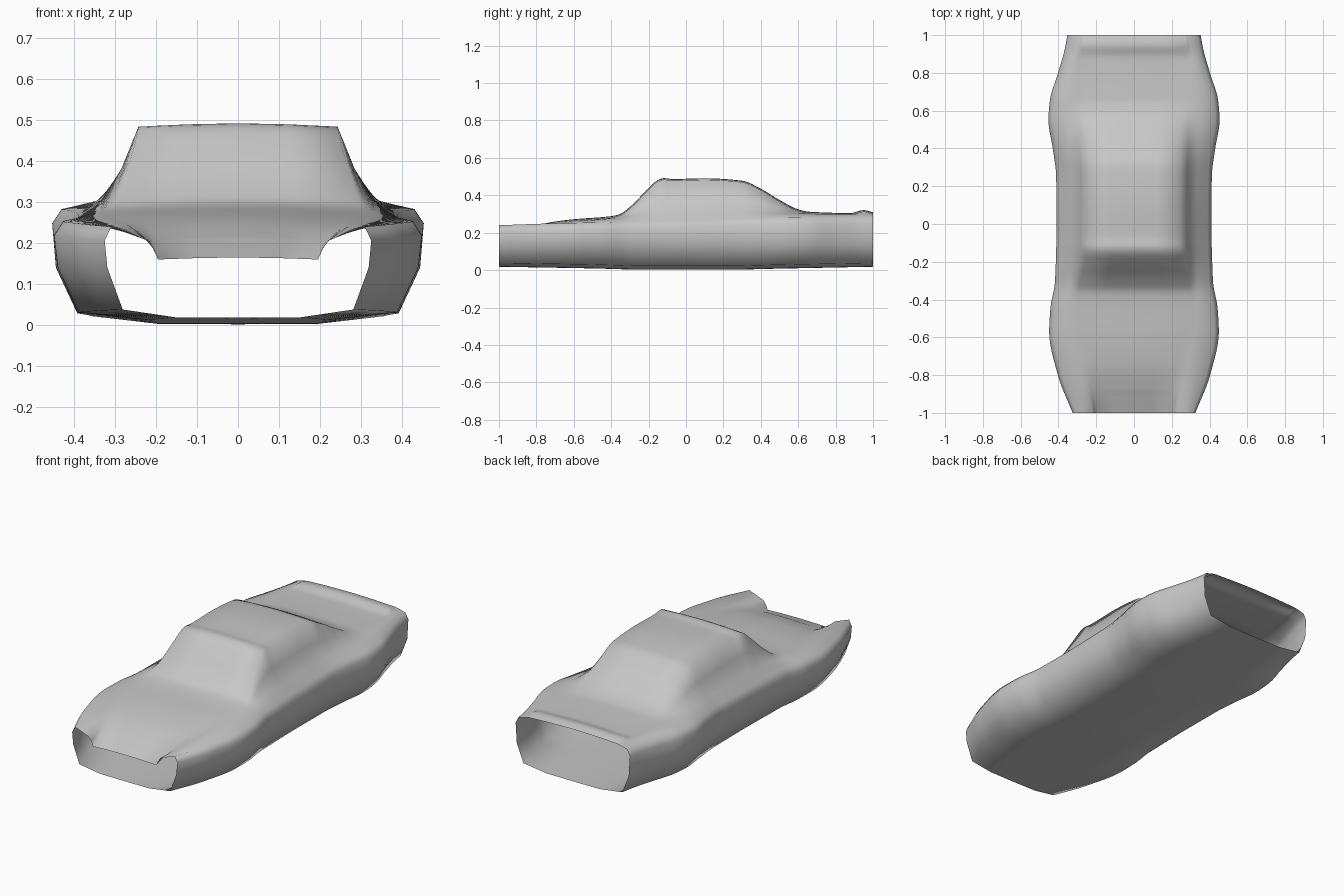
import bpy, bmesh

if "Cube" in bpy.data.objects:
    bpy.data.objects.remove(bpy.data.objects["Cube"])


def curve(table):
    """Smooth, non-overshooting curve through (y, value) pairs."""
    ys = [p[0] for p in table]
    vs = [p[1] for p in table]
    n = len(ys)
    d = [(vs[i + 1] - vs[i]) / (ys[i + 1] - ys[i]) for i in range(n - 1)]
    m = [d[0]]
    for i in range(1, n - 1):
        a, b = d[i - 1], d[i]
        m.append(0 if a * b <= 0 else 2 * a * b / (a + b))
    m.append(d[-1])

    def f(y):
        i = 0
        while i < n - 2 and y > ys[i + 1]:
            i += 1
        h = ys[i + 1] - ys[i]
        t = (y - ys[i]) / h
        return ((2*t**3 - 3*t*t + 1) * vs[i] + (t**3 - 2*t*t + t) * h * m[i]
                + (3*t*t - 2*t**3) * vs[i + 1] + (t**3 - t*t) * h * m[i + 1])
    return f


# Body outline seen from above (half width)
width = curve([(-1, .325), (-.8, .403), (-.57, .449), (-.45, .443), (-.3, .418),
               (0, .41), (.25, .412), (.4, .43), (.55, .453), (.65, .446),
               (.8, .402), (.92, .368), (1, .353)])
# Floor height and fender crown height
floor = curve([(-1, .018), (-.5, .009), (-.2, .002), (.2, .002), (.5, .008), (1, .018)])
crown = curve([(-1, .24), (-.7, .25), (-.3, .258), (.2, .27), (.5, .282), (1, .286)])
# Inner fender line, which becomes the foot of the cabin
foot_x = curve([(-1, .22), (-.73, .285), (-.4, .335), (-.2, .335), (.2, .333),
                (.5, .345), (.75, .33), (1, .29)])
foot_z = curve([(-1, .206), (-.85, .232), (-.7, .25), (-.4, .276), (-.2, .295),
                (.2, .305), (.6, .302), (1, .298)])
# Edge of bonnet, windscreen, roof and boot
edge_x = curve([(-1, .195), (-.75, .215), (-.5, .27), (-.37, .295), (-.13, .243),
                (.1, .24), (.35, .24), (.6, .25), (.9, .28), (1, .27)])
edge_z = curve([(-1, .16), (-.88, .205), (-.74, .245), (-.6, .264), (-.42, .278),
                (-.36, .289), (-.3, .33), (-.2, .43), (-.15, .474), (-.12, .484),
                (-.07, .479), (.1, .483), (.3, .47), (.4, .427), (.5, .367),
                (.6, .317), (.66, .304), (.88, .297), (.95, .313), (1, .301)])


def section(y):
    """Right half of a body slice, from floor centre to top centre."""
    w, b, c = width(y), floor(y), crown(y)
    fx, fz, ex, ez = foot_x(y), foot_z(y), edge_x(y), edge_z(y)
    camber = .008 if y > -.9 else .005
    return [(0, b), (w * .47, b + .001), (w * .865, b + .02), (w * .98, .14),
            (w, c - .034), (w * .95, c), (fx, fz),
            (fx + (ex - fx) * .55, fz + (ez - fz) * .45),
            (ex, ez), (ex * .5, ez + camber * .7), (0, ez + camber)]


# Body shell: open-ended loft of the slices
STATIONS = 121
bm = bmesh.new()
rings = []
for k in range(STATIONS):
    y = -1 + 2 * k / (STATIONS - 1)
    half = section(y)
    full = half + [(-x, z) for x, z in reversed(half[1:-1])]
    rings.append([bm.verts.new((x, y, z)) for x, z in full])
n = len(rings[0])
for a, b in zip(rings, rings[1:]):
    for j in range(n):
        i = (j + 1) % n
        bm.faces.new((a[j], a[i], b[i], b[j])).smooth = True
bmesh.ops.recalc_face_normals(bm, faces=bm.faces)
# make sure the floor faces down
bm.faces.ensure_lookup_table()
bm.normal_update()
if bm.faces[0].normal.z > 0:
    bmesh.ops.reverse_faces(bm, faces=bm.faces)
mesh = bpy.data.meshes.new("car_body_shell")
bm.to_mesh(mesh)
bm.free()

paint = bpy.data.materials.new("light_grey")
paint.diffuse_color = (.57, .57, .57, 1)
paint.use_nodes = True
paint.node_tree.nodes["Principled BSDF"].inputs["Base Color"].default_value = paint.diffuse_color
mesh.materials.append(paint)
bpy.context.collection.objects.link(bpy.data.objects.new("car_body_shell", mesh))
